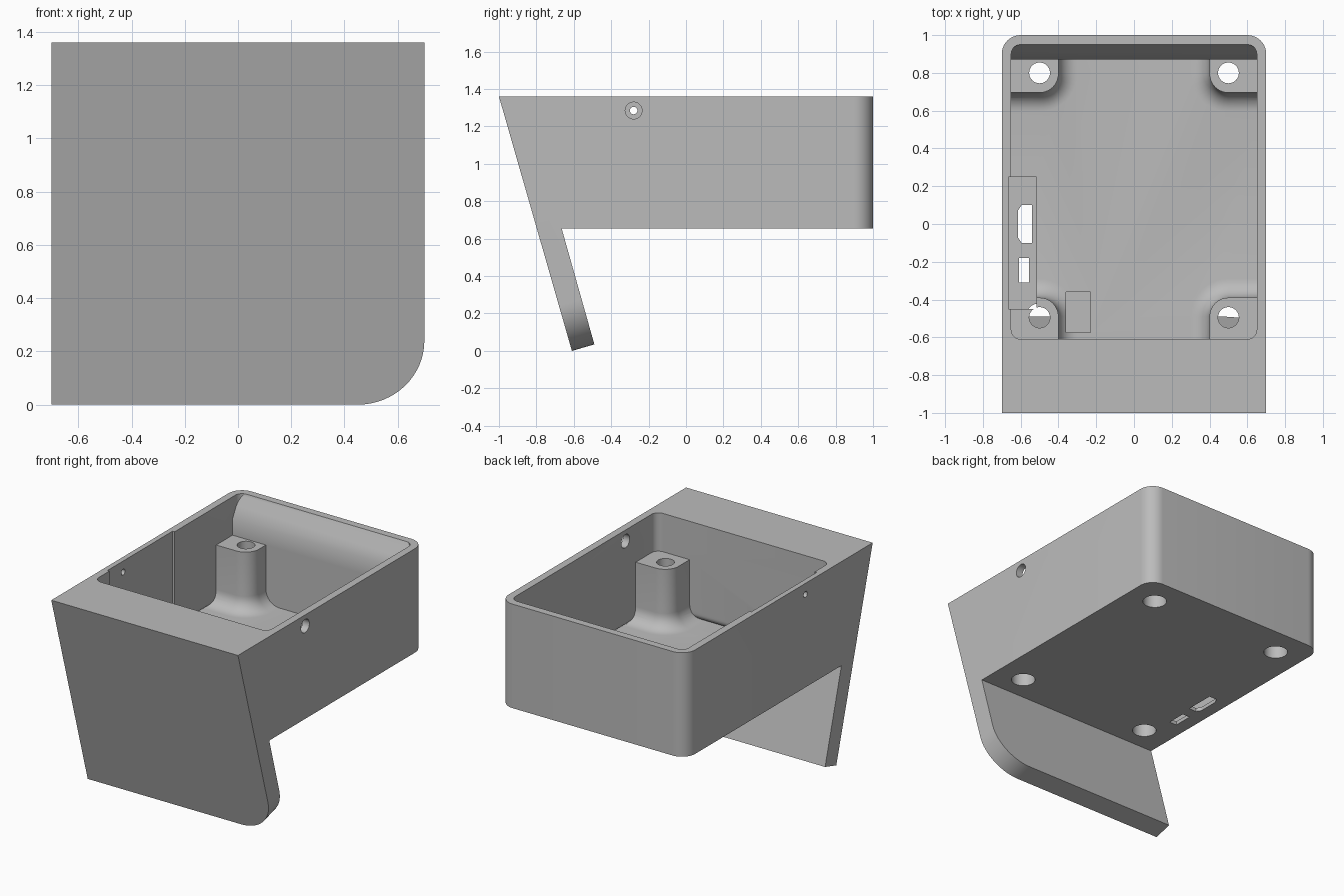
import bpy, bmesh, math
from mathutils import Matrix

cube = bpy.data.objects.get("Cube")
if cube:
    bpy.data.objects.remove(cube, do_unlink=True)

grey = bpy.data.materials.new("plain grey plastic")
grey.use_nodes = True
grey.diffuse_color = (0.5, 0.5, 0.5, 1)
grey.node_tree.nodes["Principled BSDF"].inputs["Base Color"].default_value = (0.5, 0.5, 0.5, 1)

TOP, UNDER, FLOOR, POST_TOP = 1.36, 0.655, 0.70, 1.10


def finish(bm, name):
    bmesh.ops.recalc_face_normals(bm, faces=bm.faces)
    mesh = bpy.data.meshes.new(name)
    bm.to_mesh(mesh)
    bm.free()
    mesh.materials.append(grey)
    obj = bpy.data.objects.new(name, mesh)
    bpy.context.collection.objects.link(obj)
    return obj


def loft(bm, rings):
    """Closed solid through rings of equal point count."""
    loops = [[bm.verts.new(p) for p in ring] for ring in rings]
    n = len(loops[0])
    for a, b in zip(loops, loops[1:]):
        for i in range(n):
            j = (i + 1) % n
            bm.faces.new((a[i], a[j], b[j], b[i]))
    bm.faces.new(loops[0])
    bm.faces.new(loops[-1])
    return bm


def side_prism(profile, half_width):
    """Extrude a (y, z) outline across x."""
    return loft(bmesh.new(), [[(x, y, z) for y, z in profile] for x in (-half_width, half_width)])


def plan_prism(name, outline, z0, z1):
    """Extrude an (x, y) outline upwards."""
    return finish(loft(bmesh.new(), [[(x, y, z) for x, y in outline] for z in (z0, z1)]), name)


def rect(x0, x1, y0, y1):
    return [(x0, y0), (x1, y0), (x1, y1), (x0, y1)]


def round_edges(bm, test, radius, segments=10):
    edges = [e for e in bm.edges if test(*[v.co for v in e.verts])]
    bmesh.ops.bevel(bm, geom=edges, offset=radius, segments=segments, profile=0.5, affect='EDGES')


def cylinder(name, centre, radius, depth, along_x=False):
    bm = bmesh.new()
    turn = Matrix.Rotation(math.pi / 2, 4, 'Y') if along_x else Matrix()
    bmesh.ops.create_cone(bm, cap_ends=True, segments=40, radius1=radius, radius2=radius,
                          depth=depth, matrix=Matrix.Translation(centre) @ turn)
    return finish(bm, name)


def combine(target, other, operation):
    mod = target.modifiers.new(operation.lower(), 'BOOLEAN')
    mod.operation, mod.solver, mod.object = operation, 'EXACT', other
    bpy.context.view_layer.objects.active = target
    bpy.ops.object.modifier_apply(modifier=mod.name)
    bpy.data.objects.remove(other, do_unlink=True)


# Outer shell with the slanted front plate
bm = side_prism([(-1, TOP), (-0.61, 0), (-0.49, 0.035), (-0.665, UNDER), (1, UNDER), (1, TOP)], 0.7)
round_edges(bm, lambda a, b: a.y > 0.99 and b.y > 0.99 and abs(a.x - b.x) < 0.01, 0.1)
round_edges(bm, lambda a, b: a.z < 0.1 and b.z < 0.1 and abs(a.x - b.x) < 0.01, 0.25, 16)
body = finish(bm, "housing")

# Hollow with rounded corners and a filleted floor
bm = loft(bmesh.new(), [[(x, y, z) for x, y in rect(-0.65, 0.65, -0.61, 0.95)] for z in (FLOOR, 1.5)])
round_edges(bm, lambda a, b: abs(a.z - b.z) > 0.1, 0.05, 8)
round_edges(bm, lambda a, b: a.z < FLOOR + 0.01 and b.z < FLOOR + 0.01, 0.045, 6)
combine(body, finish(bm, "hollow"), 'DIFFERENCE')

# Thickened back wall with a sloped lip
lip = side_prism([(0.95, TOP), (0.87, 1.21), (0.87, 0.69), (0.97, 0.69), (0.97, 1.34)], 0.66)
combine(body, finish(lip, "back_wall_lip"), 'UNION')


# Corner screw posts, flaring into the floor
def screw_post(sx, sy, inner_y, outer_y):
    flare, radius, rings = 0.1, 0.1, []
    levels = [(FLOOR - 0.02, flare)]
    for i in range(9):
        t = math.pi / 2 * i / 8
        levels.append((FLOOR + flare * (1 - math.cos(t)), flare * (1 - math.sin(t))))
    levels.append((POST_TOP, 0))
    for z, d in levels:
        r = radius + d
        cx, cy = 0.4 + radius, inner_y + sy * radius
        ring = [(0.67, outer_y), (0.67, inner_y - sy * d)]
        for i in range(11):
            t = math.pi / 2 * i / 10
            ring.append((cx - r * math.sin(t), cy - sy * r * math.cos(t)))
        ring.append((0.4 - d, outer_y))
        rings.append([(sx * x, y, z) for x, y in ring])
    return finish(loft(bmesh.new(), rings), "screw_post")


for sx in (-1, 1):
    for sy, inner_y, outer_y, hole_y in ((1, 0.695, 0.9, 0.8), (-1, -0.39, -0.64, -0.495)):
        combine(body, screw_post(sx, sy, inner_y, outer_y), 'UNION')
        combine(body, cylinder("screw_hole", (sx * 0.5, hole_y, 0.9), 0.055, 0.7), 'DIFFERENCE')
        combine(body, cylinder("screw_head_bore", (sx * 0.5, hole_y, 0.75), 0.075, 0.4), 'DIFFERENCE')

# Connector pocket, its two ports and a small floor recess
port = [(-0.54, -0.1), (-0.54, 0.1), (-0.595, 0.1), (-0.615, 0.07), (-0.615, -0.07), (-0.595, -0.1)]
for cutter in (
    plan_prism("connector_pocket", rect(-0.665, -0.515, -0.45, 0.25), 0.68, 1.5),
    plan_prism("large_port", port, 0.6, 0.8),
    plan_prism("small_port", rect(-0.61, -0.555, -0.31, -0.18), 0.6, 0.8),
    plan_prism("floor_recess", rect(-0.36, -0.23, -0.575, -0.36), 0.68, 1.0),
    cylinder("cable_hole", (0.68, -0.28, 1.285), 0.045, 0.2, True),
    cylinder("pin_hole", (-0.68, -0.28, 1.285), 0.02, 0.2, True),
):
    combine(body, cutter, 'DIFFERENCE')

# Smooth curved areas, crisp edges
body.data.materials.clear()
body.data.materials.append(grey)
for face in body.data.polygons:
    face.material_index = 0
bpy.ops.object.select_all(action='DESELECT')
body.select_set(True)
bpy.context.view_layer.objects.active = body
bpy.ops.object.shade_smooth_by_angle(angle=math.radians(30))
